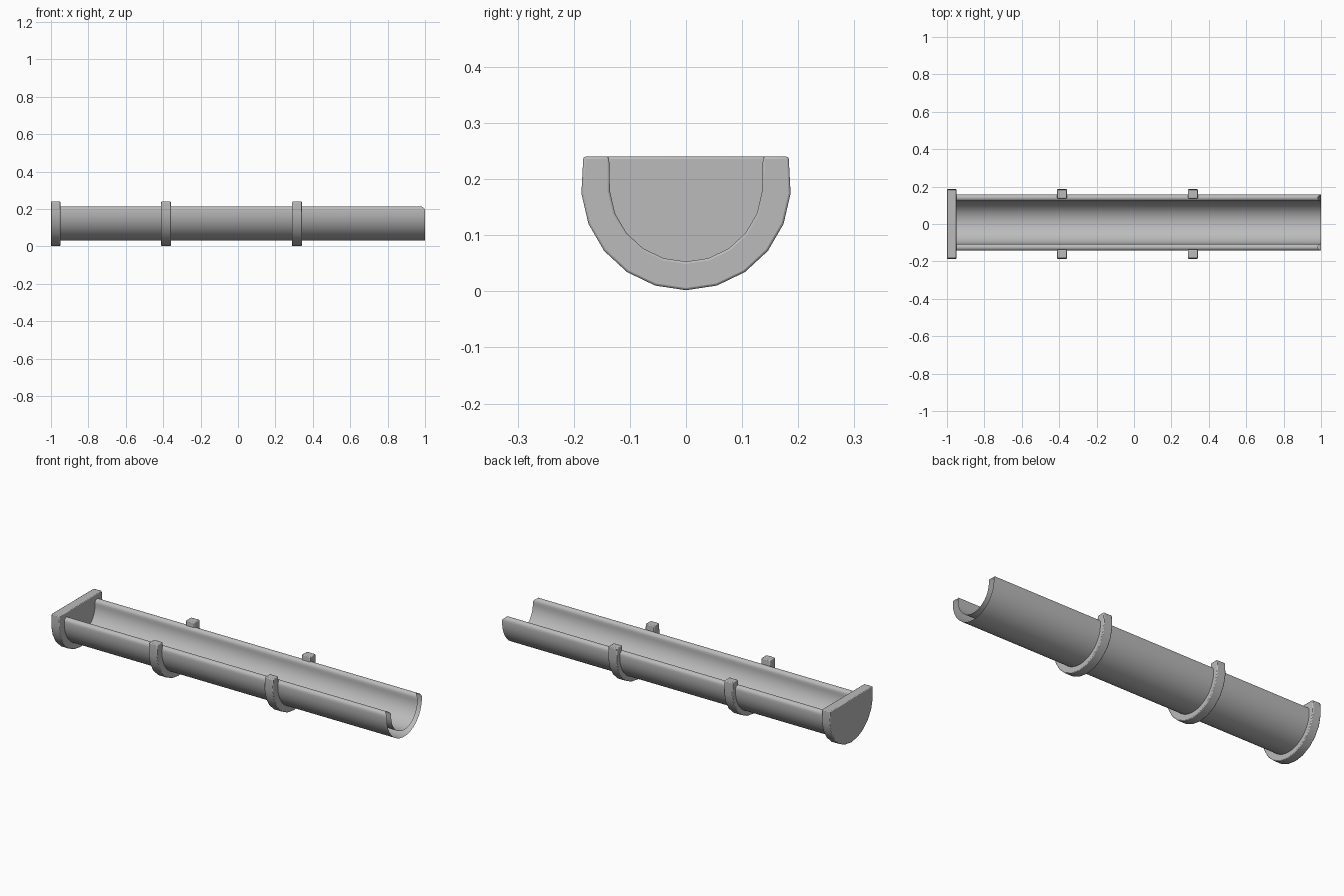
import bpy, bmesh, math

cube = bpy.data.objects.get("Cube")
if cube:
    bpy.data.objects.remove(cube, do_unlink=True)

grey = bpy.data.materials.new("grey")
grey.use_nodes = True
colour = (0.5, 0.5, 0.5, 1)
grey.diffuse_color = colour
grey.node_tree.nodes["Principled BSDF"].inputs["Base Color"].default_value = colour


def arc(cy, cz, radius, start, end, steps):
    """Points (y, z) on an arc, angles in degrees from straight down."""
    points = []
    for i in range(steps + 1):
        a = math.radians(start + (end - start) * i / steps)
        points.append((cy + radius * math.sin(a), cz - radius * math.cos(a)))
    return points


def finish(name, bm, angle):
    bmesh.ops.recalc_face_normals(bm, faces=bm.faces)
    mesh = bpy.data.meshes.new(name)
    bm.to_mesh(mesh)
    bm.free()
    obj = bpy.data.objects.new(name, mesh)
    bpy.context.collection.objects.link(obj)
    mesh.materials.append(grey)
    bpy.ops.object.select_all(action="DESELECT")
    obj.select_set(True)
    bpy.context.view_layer.objects.active = obj
    bpy.ops.object.shade_smooth_by_angle(angle=math.radians(angle))
    return obj


def slab(name, profile, x0, x1):
    """Closed profile extruded along x, with softened rims."""
    bm = bmesh.new()
    face = bm.faces.new([bm.verts.new((x0, y, z)) for y, z in profile])
    moved = bmesh.ops.extrude_face_region(bm, geom=[face], use_keep_orig=True)["geom"]
    bmesh.ops.translate(bm, vec=(x1 - x0, 0, 0),
                        verts=[v for v in moved if isinstance(v, bmesh.types.BMVert)])
    obj = finish(name, bm, 35)
    bevel = obj.modifiers.new("rim", "BEVEL")
    bevel.width = 0.004
    bevel.segments = 2
    bevel.limit_method = "ANGLE"
    bevel.angle_limit = math.radians(40)


# Bracket and end cap outlines
TOP, MID = 0.24, 0.189
outer = [(-0.183, TOP)] + arc(0, MID, 0.187, -85.5, 85.5, 10) + [(0.183, TOP)]
inner = [(0.137, TOP)] + arc(0, MID, 0.136, 85.5, -85.5, 10) + [(-0.137, TOP)]

slab("end_cap", outer, -1, -0.95)
for name, x in (("right_bracket", -0.385), ("left_bracket", 0.315)):
    slab(name, outer + inner, x - 0.026, x + 0.026)

# Gutter: double-walled half pipe with rounded lips, open at its free end
CY, CZ, R_OUT, R_IN, LIP_Z = 0.008, 0.183, 0.151, 0.114, 0.195
lip_r = (R_OUT - R_IN) / 2
lip_y = (R_OUT + R_IN) / 2
section = (arc(CY, CZ, R_OUT, -90, 90, 32)
           + arc(CY + lip_y, LIP_Z, lip_r, 90, 270, 8)
           + arc(CY, CZ, R_IN, 90, -90, 32)
           + arc(CY - lip_y, LIP_Z, lip_r, 90, 270, 8))
bm = bmesh.new()
near = [bm.verts.new((-0.96, y, z)) for y, z in section]
# the free end is cut back slightly where the lips round over
far = [bm.verts.new((1 - 0.018 * max(0, (z - LIP_Z) / lip_r) ** 2, y, z))
       for y, z in section]
for i in range(len(section)):
    j = (i + 1) % len(section)
    bm.faces.new((near[i], near[j], far[j], far[i]))
finish("gutter", bm, 40)
